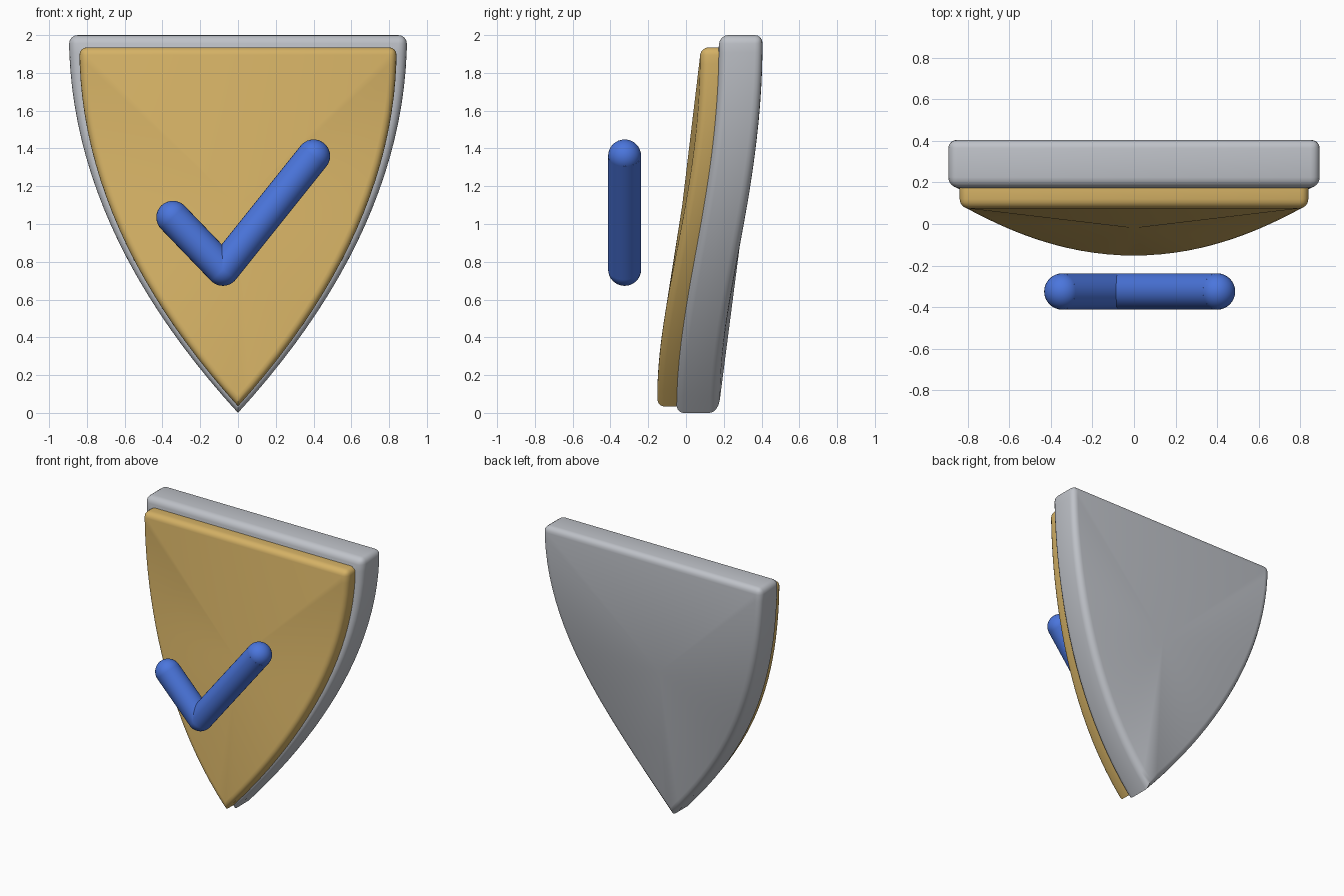
import bpy, bmesh, math
from mathutils import Vector

cube = bpy.data.objects.get("Cube")
if cube:
    bpy.data.objects.remove(cube, do_unlink=True)


def material(name, rgb):
    m = bpy.data.materials.new(name)
    m.use_nodes = True
    color = (*rgb, 1)
    m.diffuse_color = color
    m.node_tree.nodes["Principled BSDF"].inputs["Base Color"].default_value = color
    return m


silver = material("silver_grey", (0.52, 0.54, 0.58))
gold = material("warm_gold", (0.66, 0.44, 0.13))
blue = material("bright_blue", (0.07, 0.18, 0.72))


def finish(obj, name, mat, angle=35):
    obj.name = obj.data.name = name
    obj.data.materials.append(mat)
    bpy.ops.object.select_all(action="DESELECT")
    obj.select_set(True)
    bpy.context.view_layer.objects.active = obj
    bpy.ops.object.shade_smooth_by_angle(angle=math.radians(angle))


def shield_plate(name, mat, half_width, bottom, top, front, depth, hub_y, radius, steps=22):
    """Pointed plate whose rim sweeps forward to the tip, with shallow fanned faces."""
    side = []
    mid = bottom + (top - bottom) * 0.49
    for i in range(steps + 1):
        t = i / steps
        x = half_width * (1 - t * t)
        z = (1 - t) ** 2 * top + 2 * t * (1 - t) * mid + t * t * bottom
        side.append((x, z))
    outline = side + [(-x, z) for x, z in reversed(side[:-1])]

    bm = bmesh.new()
    rings, hubs = [], []
    for offset in (0, depth):
        rings.append([bm.verts.new((x, front + offset - 0.24 * (1 - (x / half_width) ** 2), z))
                      for x, z in outline])
        hubs.append(bm.verts.new((0, hub_y + offset, bottom + (top - bottom) * 0.56)))
    count = len(outline)
    for i in range(count):
        j = (i + 1) % count
        (a, b), (c, d) = [(ring[i], ring[j]) for ring in rings]
        bm.faces.new((a, b, hubs[0]))
        bm.faces.new((d, c, hubs[1]))
        bm.faces.new((b, a, c, d))
    bmesh.ops.recalc_face_normals(bm, faces=bm.faces)

    # Round both rims and the two upper corners, leaving the tip pointed
    edges = [bm.edges.get((ring[i], ring[(i + 1) % count])) for ring in rings for i in range(count)]
    edges += [bm.edges.get((rings[0][i], rings[1][i])) for i in (0, count - 1)]
    bmesh.ops.bevel(bm, geom=edges, offset=radius, offset_type="OFFSET", segments=4,
                    profile=0.5, affect="EDGES", clamp_overlap=False)
    mesh = bpy.data.meshes.new(name)
    bm.to_mesh(mesh)
    bm.free()
    obj = bpy.data.objects.new(name, mesh)
    bpy.context.collection.objects.link(obj)
    finish(obj, name, mat)


# Shield body and raised front panel
shield_plate("shield_body", silver, 0.895, 0, 2, 0.18, 0.23, 0.085, 0.045)
shield_plate("front_panel", gold, 0.84, 0.035, 1.935, 0.08, 0.15, -0.02, 0.04)

# Check mark strokes with round ends
RADIUS, DEPTH_Y = 0.0875, -0.325
short_end, corner, long_end = [Vector((x, DEPTH_Y, z))
                               for x, z in ((-0.345, 1.035), (-0.08, 0.76), (0.4, 1.36))]


def stroke(name, start, end):
    axis = end - start
    bpy.ops.mesh.primitive_cylinder_add(vertices=32, radius=RADIUS, depth=axis.length,
                                        location=(start + end) / 2,
                                        rotation=axis.to_track_quat("Z", "Y").to_euler())
    finish(bpy.context.object, name, blue)


def ball(name, center):
    bpy.ops.mesh.primitive_uv_sphere_add(segments=32, ring_count=16, radius=RADIUS, location=center)
    finish(bpy.context.object, name, blue)


stroke("check_short_stroke", corner, short_end)
stroke("check_long_stroke", corner, long_end)
ball("check_short_cap", short_end)
ball("check_long_cap", long_end)
ball("check_corner", corner)
